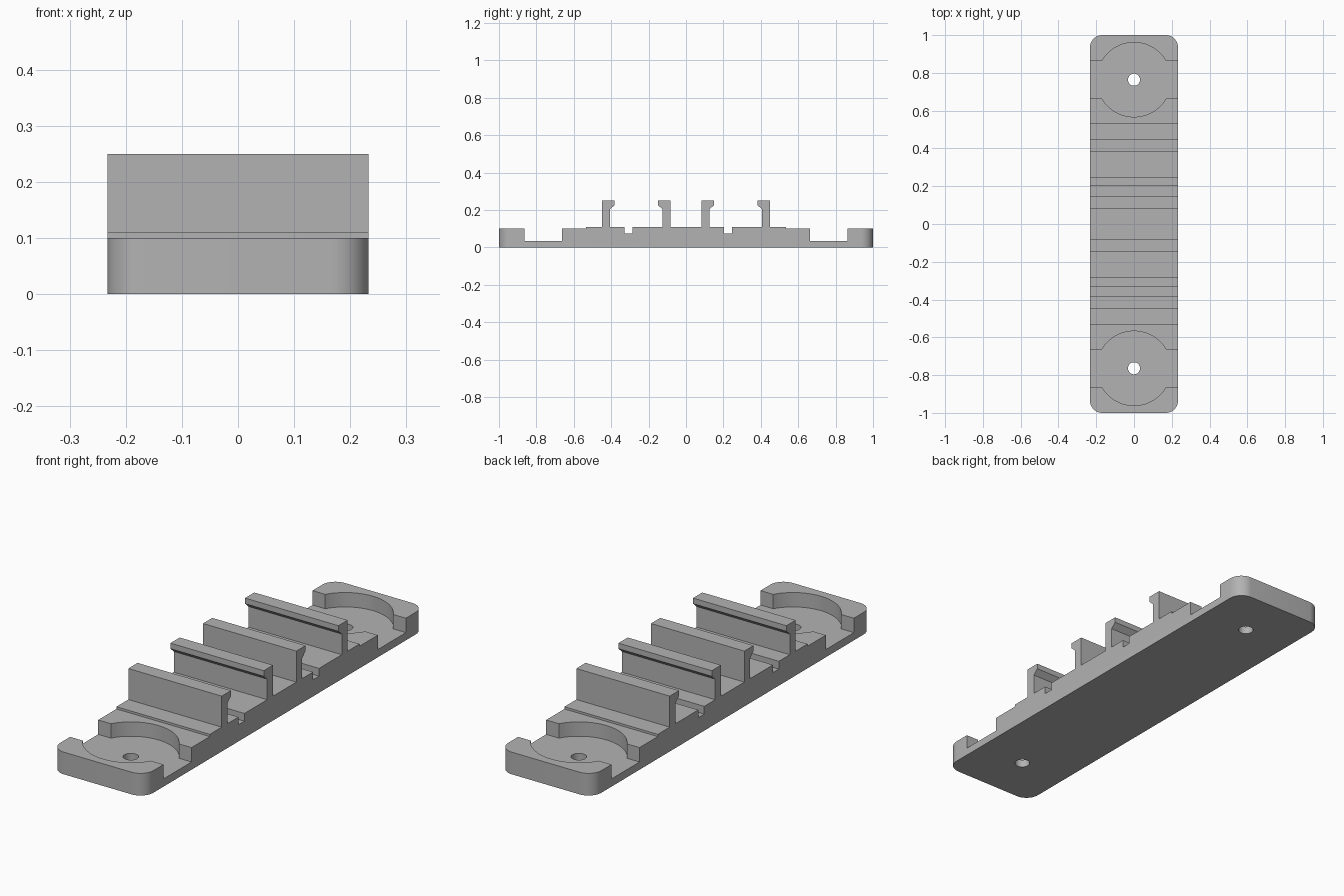
import bpy, bmesh, math

cube = bpy.data.objects.get("Cube")
if cube:
    bpy.data.objects.remove(cube, do_unlink=True)

grey = bpy.data.materials.new("mid grey")
grey.use_nodes = True
colour = (0.45, 0.45, 0.45, 1)
grey.diffuse_color = colour
grey.node_tree.nodes["Principled BSDF"].inputs["Base Color"].default_value = colour

HALF = 0.233                            # half width
BASE, DECK, FLOOR, TOP = 0.10, 0.11, 0.035, 0.25
PAD_Y, PAD_R, SLOT = 0.764, 0.197, 0.10  # screw pad recess
CLIP_Y, CLIP_OUT, CLIP_HEAD, STEM = 0.266, 0.183, 0.117, 0.042


def finish(bm, name):
    bmesh.ops.recalc_face_normals(bm, faces=bm.faces)
    mesh = bpy.data.meshes.new(name)
    bm.to_mesh(mesh)
    bm.free()
    mesh.materials.append(grey)
    obj = bpy.data.objects.new(name, mesh)
    bpy.context.scene.collection.objects.link(obj)
    return obj


def cylinder(name, radius, z0, z1, y, sides):
    bm = bmesh.new()
    bmesh.ops.create_cone(bm, cap_ends=True, segments=sides, radius1=radius,
                          radius2=radius, depth=z1 - z0)
    bmesh.ops.translate(bm, verts=bm.verts, vec=(0, y, (z0 + z1) / 2))
    obj = finish(bm, name)
    obj.hide_render = True
    return obj


def cut(obj, cutter):
    mod = obj.modifiers.new("cut", 'BOOLEAN')
    mod.operation, mod.solver, mod.object = 'DIFFERENCE', 'EXACT', cutter
    bpy.context.view_layer.update()
    graph = bpy.context.evaluated_depsgraph_get()
    mesh = bpy.data.meshes.new_from_object(obj.evaluated_get(graph))
    obj.modifiers.clear()
    obj.data = mesh
    bpy.data.objects.remove(cutter, do_unlink=True)


def finger(centre, side):
    """Hooked clip finger; the hook faces the pair centre."""
    outer, stem, head = (centre + side * d for d in
                         (CLIP_OUT, CLIP_OUT - STEM, CLIP_HEAD))
    pts = [(outer, DECK), (outer, TOP), (head, TOP), (head, 0.225),
           (stem, 0.203), (stem, DECK)]
    return pts if side < 0 else pts[::-1]


# Side profile from front to back: end pad, slot, step, clips, step, slot, end pad
front_end = [(-1, 0), (-1, BASE), (-PAD_Y - SLOT, BASE), (-PAD_Y - SLOT, FLOOR),
             (-PAD_Y + SLOT, FLOOR), (-PAD_Y + SLOT, BASE),
             (-0.534, BASE), (-0.534, DECK)]
profile = list(front_end)
for centre in (-CLIP_Y, CLIP_Y):
    g0, g1 = centre - 0.063, centre - 0.021
    profile += finger(centre, -1)
    profile += [(g0, DECK), (g0, 0.075), (g1, 0.075), (g1, DECK)]
    profile += finger(centre, 1)
profile += [(-y, z) for y, z in reversed(front_end)]

# Extrude the profile across the width
bm = bmesh.new()
face = bm.faces.new([bm.verts.new((-HALF, y, z)) for y, z in profile])
ext = bmesh.ops.extrude_face_region(bm, geom=[face])
bmesh.ops.translate(bm, vec=(2 * HALF, 0, 0),
                    verts=[v for v in ext["geom"] if isinstance(v, bmesh.types.BMVert)])

# Round the four upright corners
corners = [e for e in bm.edges if all(abs(v.co.y) > 0.99 for v in e.verts)
           and abs(e.verts[0].co.z - e.verts[1].co.z) > 0.05]
bmesh.ops.bevel(bm, geom=corners, offset=0.065, offset_type='OFFSET',
                segments=10, profile=0.5, affect='EDGES')
bracket = finish(bm, "clip_bracket")

# Round recess and screw hole at each end
for y in (-PAD_Y, PAD_Y):
    cut(bracket, cylinder("recess_cutter", PAD_R, FLOOR, 0.2, y, 64))
    cut(bracket, cylinder("hole_cutter", 0.032, -0.1, 0.2, y, 32))

bpy.ops.object.select_all(action='DESELECT')
bracket.select_set(True)
bpy.context.view_layer.objects.active = bracket
bpy.ops.object.shade_smooth_by_angle(angle=math.radians(30))
